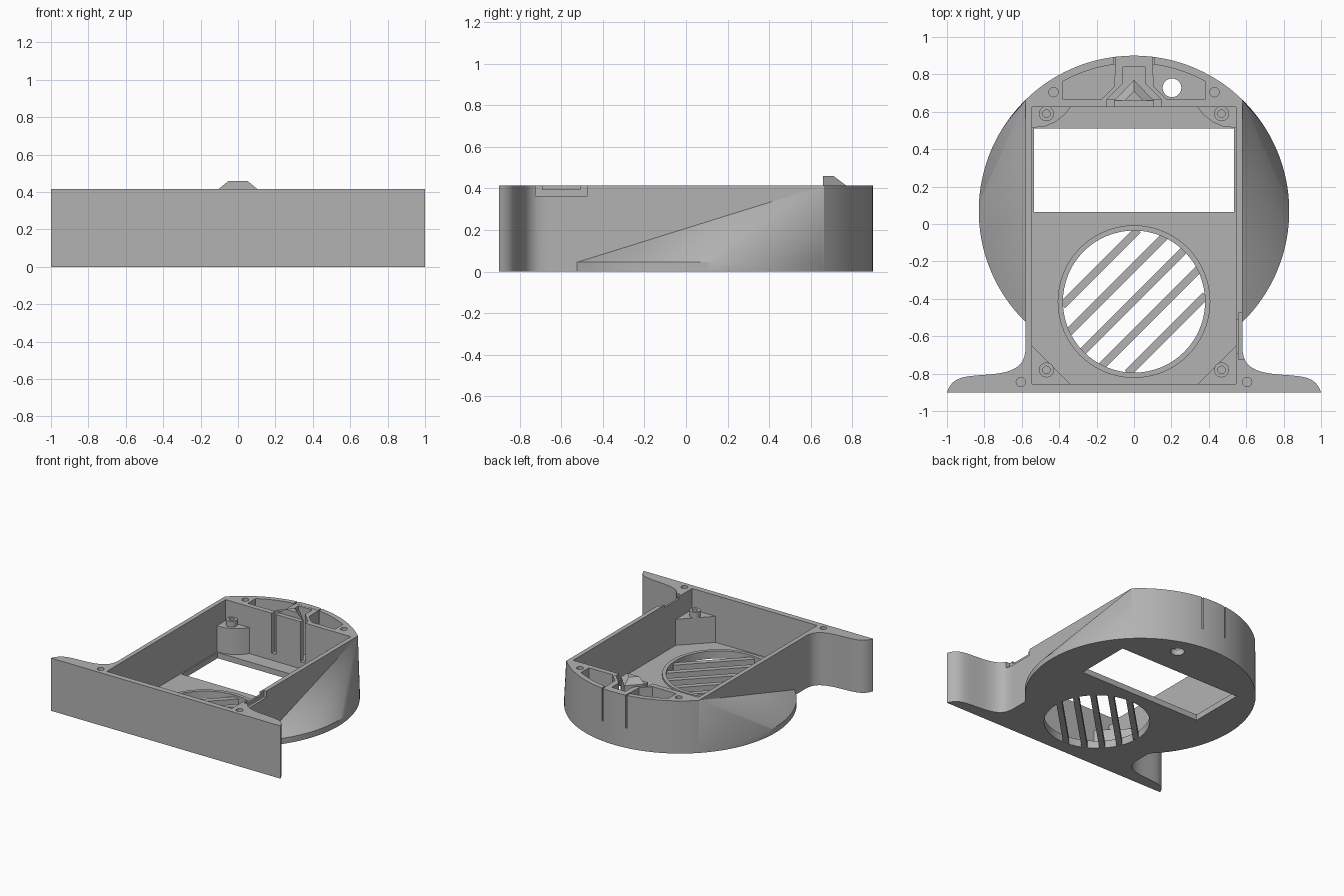
import bpy, bmesh, math
from mathutils import Vector
from mathutils.geometry import interpolate_bezier

if "Cube" in bpy.data.objects:
    bpy.data.objects.remove(bpy.data.objects["Cube"])

H, FLOOR = 0.415, 0.045          # full height, floor thickness
CY, R = 0.07, 0.83               # round base centre and radius
HALF = 0.58                      # half width of the box body

grey = bpy.data.materials.new("plain_grey")
grey.diffuse_color = (0.45, 0.45, 0.45, 1)
grey.use_nodes = True
grey.node_tree.nodes["Principled BSDF"].inputs["Base Color"].default_value = grey.diffuse_color


def finish(name, bm, smooth=True):
    bmesh.ops.recalc_face_normals(bm, faces=bm.faces)
    me = bpy.data.meshes.new(name)
    bm.to_mesh(me)
    bm.free()
    ob = bpy.data.objects.new(name, me)
    bpy.context.collection.objects.link(ob)
    me.materials.append(grey)
    if smooth:
        shade(ob)
    return ob


def activate(ob):
    bpy.ops.object.select_all(action='DESELECT')
    ob.select_set(True)
    bpy.context.view_layer.objects.active = ob


def shade(ob):
    activate(ob)
    bpy.ops.object.shade_smooth_by_angle(angle=math.radians(30))


def prism(name, pts, z0, z1, smooth=True):
    bm = bmesh.new()
    f = bm.faces.new([bm.verts.new((x, y, z0)) for x, y in pts])
    up = bmesh.ops.extrude_face_region(bm, geom=[f])["geom"]
    bmesh.ops.translate(bm, vec=(0, 0, z1 - z0),
                        verts=[v for v in up if isinstance(v, bmesh.types.BMVert)])
    return finish(name, bm, smooth)


def hull(name, pts):
    bm = bmesh.new()
    for p in pts:
        bm.verts.new(p)
    bmesh.ops.convex_hull(bm, input=bm.verts)
    bmesh.ops.dissolve_limit(bm, angle_limit=0.002, verts=bm.verts, edges=bm.edges)
    return finish(name, bm)


def rect(x0, x1, y0, y1):
    return [(x0, y0), (x1, y0), (x1, y1), (x0, y1)]


def arc(cx, cy, r, a0, a1, n):
    return [(cx + r * math.cos(a0 + (a1 - a0) * i / n),
             cy + r * math.sin(a0 + (a1 - a0) * i / n)) for i in range(n + 1)]


def circle(cx, cy, r, n=32):
    return arc(cx, cy, r, 0, 2 * math.pi, n)[:-1]


def mirror(pts, s):
    return [(s * x, y) for x, y in pts]


def cut(ob, pts, z0, z1):
    c = prism("cutter", pts, z0, z1, False)
    c.hide_render = True
    m = ob.modifiers.new("cut", 'BOOLEAN')
    m.operation, m.solver, m.object = 'DIFFERENCE', 'EXACT', c
    activate(ob)
    bpy.ops.object.modifier_apply(modifier=m.name)
    bpy.data.objects.remove(c)


def tube(name, cx, cy, r_out, r_in, z0, z1, n=32):
    ob = prism(name, circle(cx, cy, r_out, n), z0, z1, False)
    cut(ob, circle(cx, cy, r_in, n), z0 - 0.1, z1 + 0.1)
    shade(ob)


# main body outline: flared front flange, straight sides, round back
def bez(a, b, c, d):
    return [(p.x, p.y) for p in interpolate_bezier(*[Vector((*q, 0)) for q in (a, b, c, d)], 12)]


flare = bez((1, -0.9), (0.97, -0.81), (0.90, -0.815), (0.78, -0.805)) + \
    bez((0.78, -0.805), (0.64, -0.795), (0.58, -0.76), (HALF, -0.66))[1:]
ang = math.acos(HALF / R)
back = arc(0, CY, R, ang, math.pi - ang, 40)
body = prism("housing_body", flare + back + mirror(flare, -1)[::-1], 0, H, False)

# main cavity, window, fan opening
cut(body, rect(-0.545, 0.545, -0.855, 0.625), FLOOR, 1)
cut(body, rect(-0.535, 0.535, 0.063, 0.51), -1, 0.2)
cut(body, circle(0, -0.415, 0.38, 64), -1, 0.2)

# rear pocket following the round wall, with a cable hole
pa = math.acos(0.38 / 0.79)
cut(body, [(-0.38, 0.665), (0.38, 0.665)] + arc(0, CY, 0.79, pa, math.pi - pa, 24), FLOOR, 1)
cut(body, circle(0.203, 0.728, 0.05), -1, 0.2)

# slots either side of the latch tongue and the push plate, screw holes
for s in (-1, 1):
    cut(body, mirror(rect(0.107, 0.145, 0.6, 0.68), s), 0.1, 1)
    cut(body, mirror(rect(0.099, 0.109, 0.84, 0.95), s), 0.155, 1)
    cut(body, circle(s * 0.43, 0.705, 0.025, 16), 0.2, 1)
    cut(body, circle(s * 0.605, -0.845, 0.025, 16), 0.2, 1)

# stepped notch in the right wall
cut(body, rect(0.56, 0.62, -0.725, -0.475), 0.365, 1)
cut(body, rect(0.53, 0.62, -0.69, -0.51), 0.395, 1)
shade(body)

# sloping side wings: fan from the rear top corner down to the round base
for s, side in ((-1, "left"), (1, "right")):
    edge = mirror(arc(0, CY, R, -ang, ang, 48), s)
    hull(side + "_wing", [(x, y, z) for x, y in edge for z in (0, FLOOR)]
         + [(s * HALF, edge[-1][1], H)])

# fan grille: rim and diagonal bars
tube("fan_rim", 0, -0.415, 0.408, 0.38, 0.04, 0.06, 64)
u, v = Vector((1, 1)).normalized(), Vector((-1, 1)).normalized()
for i in range(-2, 3):
    d = i * 0.126 + 0.005
    L = math.sqrt(0.385 ** 2 - d * d)
    c = Vector((0, -0.415)) + v * d
    prism(f"grille_bar_{i + 3}", [tuple(c + u * a * L + v * b * 0.021)
          for a, b in ((-1, -1), (1, -1), (1, 1), (-1, 1))], 0.001, FLOOR - 0.001, False)

# corner posts with screw bosses
rear = [(0.55, 0.515), (0.48, 0.52), (0.42, 0.545), (0.37, 0.585), (0.335, 0.63), (0.55, 0.63)]
front = [(0.55, -0.645), (0.335, -0.86), (0.55, -0.86)]
for s, side in ((-1, "left"), (1, "right")):
    for name, pts, y in (("rear", rear, 0.59), ("front", front, -0.78)):
        prism(f"{name}_{side}_post", mirror(pts, s), 0.04, 0.25)
        tube(f"{name}_{side}_boss", s * 0.468, y, 0.04, 0.02, 0.249, 0.295, 24)

# latch: angled ribs, push plate, gusset and hook
rib = [(0.18, 0.66), (0.15, 0.66), (0.06, 0.75), (0.06, 0.875), (0.1, 0.875), (0.105, 0.735)]
for s, side in ((-1, "left"), (1, "right")):
    prism(f"latch_{side}_rib", mirror(rib, s), 0.04, H - 0.001, False)
prism("latch_push_plate", rect(-0.06, 0.06, 0.84, 0.875), 0.04, H - 0.001, False)
prism("latch_gusset", [(-0.1, 0.66), (0.1, 0.66), (0, 0.77)], 0.2, H, False)
hull("latch_hook", [(-0.105, 0.66, H), (0.105, 0.66, H), (0, 0.77, H),
                    (-0.05, 0.66, 0.46), (0.05, 0.66, 0.46), (0, 0.71, 0.46)])
